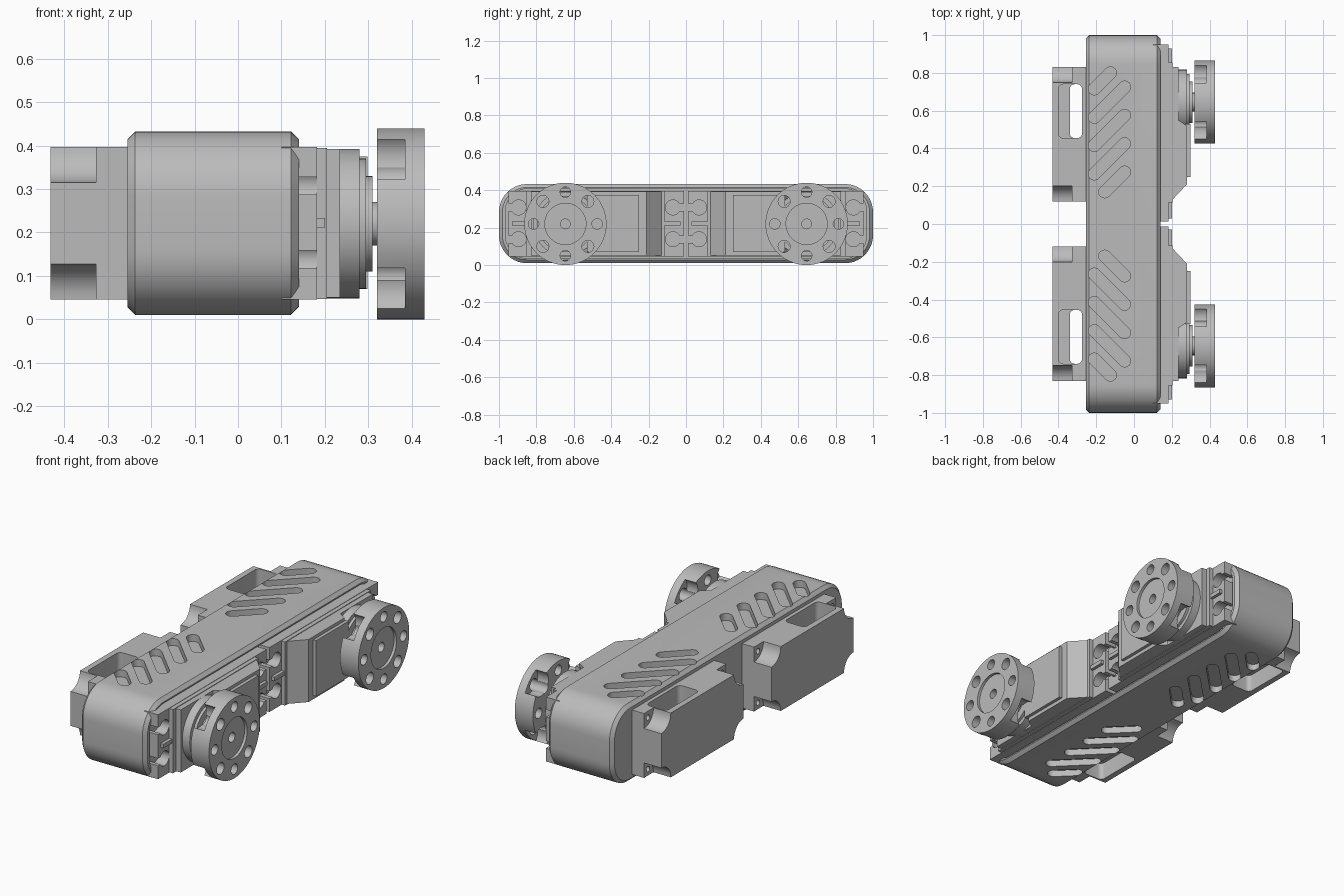
import bpy, bmesh, math
from mathutils import Vector

if "Cube" in bpy.data.objects:
    bpy.data.objects.remove(bpy.data.objects["Cube"])

grey = bpy.data.materials.new("machined grey")
grey.use_nodes = True
grey.diffuse_color = (0.5, 0.5, 0.5, 1)
grey.node_tree.nodes["Principled BSDF"].inputs["Base Color"].default_value = (0.5, 0.5, 0.5, 1)

MID = 0.22      # height of the shaft axis
SHAFT = 0.645   # sideways position of the shaft axis


def finish(name, bm):
    bmesh.ops.recalc_face_normals(bm, faces=bm.faces)
    mesh = bpy.data.meshes.new(name)
    bm.to_mesh(mesh)
    bm.free()
    mesh.materials.append(grey)
    obj = bpy.data.objects.new(name, mesh)
    bpy.context.collection.objects.link(obj)
    return obj


def prism(name, pts, axis, lo, hi, chamfer=0.0):
    """Extrude a closed outline along x (outline y, z) or z (outline x, y)."""
    place = (lambda p, h: (h, p[0], p[1])) if axis == "x" else (lambda p, h: (p[0], p[1], h))
    bm = bmesh.new()
    face = bm.faces.new([bm.verts.new(place(p, lo)) for p in pts])
    top = bmesh.ops.extrude_face_region(bm, geom=[face])["geom"]
    step = Vector(place((0, 0), hi - lo))
    bmesh.ops.translate(bm, vec=step, verts=[v for v in top if isinstance(v, bmesh.types.BMVert)])
    if chamfer:
        caps = [f for f in bm.faces if len(f.verts) > 4]
        rims = list({e for f in caps for e in f.edges})
        bmesh.ops.bevel(bm, geom=rims, offset=chamfer, segments=1, affect="EDGES")
    return finish(name, bm)


def box(name, x, y, z):
    pts = [(x[0], y[0]), (x[1], y[0]), (x[1], y[1]), (x[0], y[1])]
    return prism(name, pts, "z", *z)


def round_rect(a, b, r, n=10):
    """Outline from corner a to corner b with corner radius r."""
    pts = []
    centres = [(b[0] - r, b[1] - r), (a[0] + r, b[1] - r), (a[0] + r, a[1] + r), (b[0] - r, a[1] + r)]
    for q, (cy, cz) in enumerate(centres):
        for i in range(n + 1):
            t = (q + i / n) * math.pi / 2
            pts.append((cy + r * math.cos(t), cz + r * math.sin(t)))
    return pts


def disc(name, y, z, r, x, n=32):
    pts = [(y + r * math.cos(i * math.tau / n), z + r * math.sin(i * math.tau / n)) for i in range(n)]
    return prism(name, pts, "x", *x)


def bake(obj):
    dg = bpy.context.evaluated_depsgraph_get()
    mesh = bpy.data.meshes.new_from_object(obj.evaluated_get(dg))
    obj.modifiers.clear()
    obj.data = mesh


def cut(obj, cutters):
    for c in cutters:
        mod = obj.modifiers.new("cut", "BOOLEAN")
        mod.operation, mod.solver, mod.object = "DIFFERENCE", "EXACT", c
    bake(obj)
    for c in cutters:
        bpy.data.objects.remove(c)


def smooth(obj):
    obj.data.polygons.foreach_set("use_smooth", [True] * len(obj.data.polygons))
    obj.data.set_sharp_from_angle(angle=math.radians(30))


def pair(obj):
    """Repeat a part for the motor on the other side."""
    mod = obj.modifiers.new("mirror", "MIRROR")
    mod.use_axis = (False, True, False)
    mod.use_mirror_merge = False
    bake(obj)
    smooth(obj)


# Body shell: chamfered rounded block, recessed front, slanted vent slots
shell = prism("body_shell", round_rect((-1, 0.01), (1, 0.433), 0.15), "x", -0.255, 0.14, 0.018)
cutters = [prism("recess", round_rect((-0.965, 0.035), (0.965, 0.408), 0.12), "x", 0.115, 0.2)]


def slot(c, side, z):
    x0, x1 = max(-0.21, 0.17 - c), min(-0.05, 0.8 - c)
    r, pts = 0.032, []
    for x, start in ((x1, -math.pi / 4), (x0, math.pi * 3 / 4)):
        for i in range(9):
            t = start + i * math.pi / 8
            pts.append((x + r * math.cos(t), side * (x + c + r * math.sin(t))))
    return prism("slot", pts, "z", *z)


for i in range(5):
    for side in (1, -1):
        for z in ((0.395, 0.5), (-0.1, 0.045)):
            cutters.append(slot(0.325 + 0.15 * i, side, z))
cut(shell, cutters)
smooth(shell)

# Rear motor case: corner screw notches and a cable opening
case = box("motor_case", (-0.432, -0.24), (0.12, 0.83), (0.045, 0.397))
cutters = []
for y in (0.12, 0.83):
    for z in (0.045, 0.397):
        cutters.append(disc("notch", y, z, 0.082, (-0.5, -0.327)))
        inward = 0.035 if y < 0.5 else -0.035
        lift = 0.035 if z < MID else -0.035
        cutters.append(disc("screw_hole", y + inward, z + lift, 0.015, (-0.4, -0.28), 16))
cutters.append(prism("opening", round_rect((-0.34, 0.455), (-0.275, 0.74), 0.025, 5), "z", -0.1, 0.6))
for z in ((0.3, 0.6), (-0.1, 0.14)):
    cutters.append(prism("pocket", round_rect((-0.4, 0.455), (-0.275, 0.74), 0.025, 5), "z", *z))
cut(case, cutters)
pair(case)

# Mounting flange with open-ended screw holes
flange = box("mounting_flange", (0.1, 0.182), (0.012, 0.95), (0.045, 0.397))
cutters = []
for y, edge in ((0.07, (-0.1, 0.07)), (0.895, (0.895, 1.1))):
    for z in (0.138, 0.308):
        cutters.append(disc("hole", y, z, 0.04, (0.12, 0.3)))
        cutters.append(box("gap", (0.12, 0.3), edge, (z - 0.02, z + 0.02)))
cut(flange, cutters)
pair(flange)
pair(box("flange_step", (0.18, 0.205), (0.115, 0.855), (0.047, 0.395)))
for name, y in (("inner_rib", (0.03, 0.12)), ("outer_rib", (0.85, 0.93))):
    pair(box(name, (0.18, 0.2), y, (0.211, 0.233)))

# Front gear case with a sloped end and a raised cover
outline = [(0.19, 0.13), (0.205, 0.13), (0.28, 0.21), (0.28, 0.52), (0.235, 0.55), (0.235, 0.83), (0.19, 0.83)]
pair(prism("gear_case", outline, "z", 0.05, 0.392))
pair(box("gear_cover", (0.27, 0.298), (0.25, 0.53), (0.07, 0.375)))

# Stepped shaft housing
for name, r, x in (("shaft_housing", 0.172, (0.2, 0.28)), ("shaft_collar", 0.15, (0.27, 0.295)),
                   ("shaft_cap", 0.11, (0.29, 0.31))):
    pair(disc(name, SHAFT, MID, r, x, 48))
pair(disc("spline", SHAFT, MID, 0.05, (0.3, 0.33), 24))

# Output wheel: dished face, ring of holes, scalloped back
wheel = disc("output_wheel", SHAFT, MID, 0.22, (0.32, 0.43), 64)
cutters = [disc("dish", SHAFT, MID, 0.11, (0.415, 0.5), 48),
           disc("centre_hole", SHAFT, MID, 0.026, (0.38, 0.5), 20)]
for i in range(8):
    a = i * math.pi / 4
    dy, dz = math.cos(a), math.sin(a)
    cutters.append(disc("hole", SHAFT + 0.17 * dy, MID + 0.17 * dz, 0.032 if i % 2 else 0.028, (0.2, 0.5), 24))
    if i % 2:
        cutters.append(disc("scallop", SHAFT + 0.215 * dy, MID + 0.215 * dz, 0.066, (0.2, 0.385), 32))
cut(wheel, cutters)
pair(wheel)
